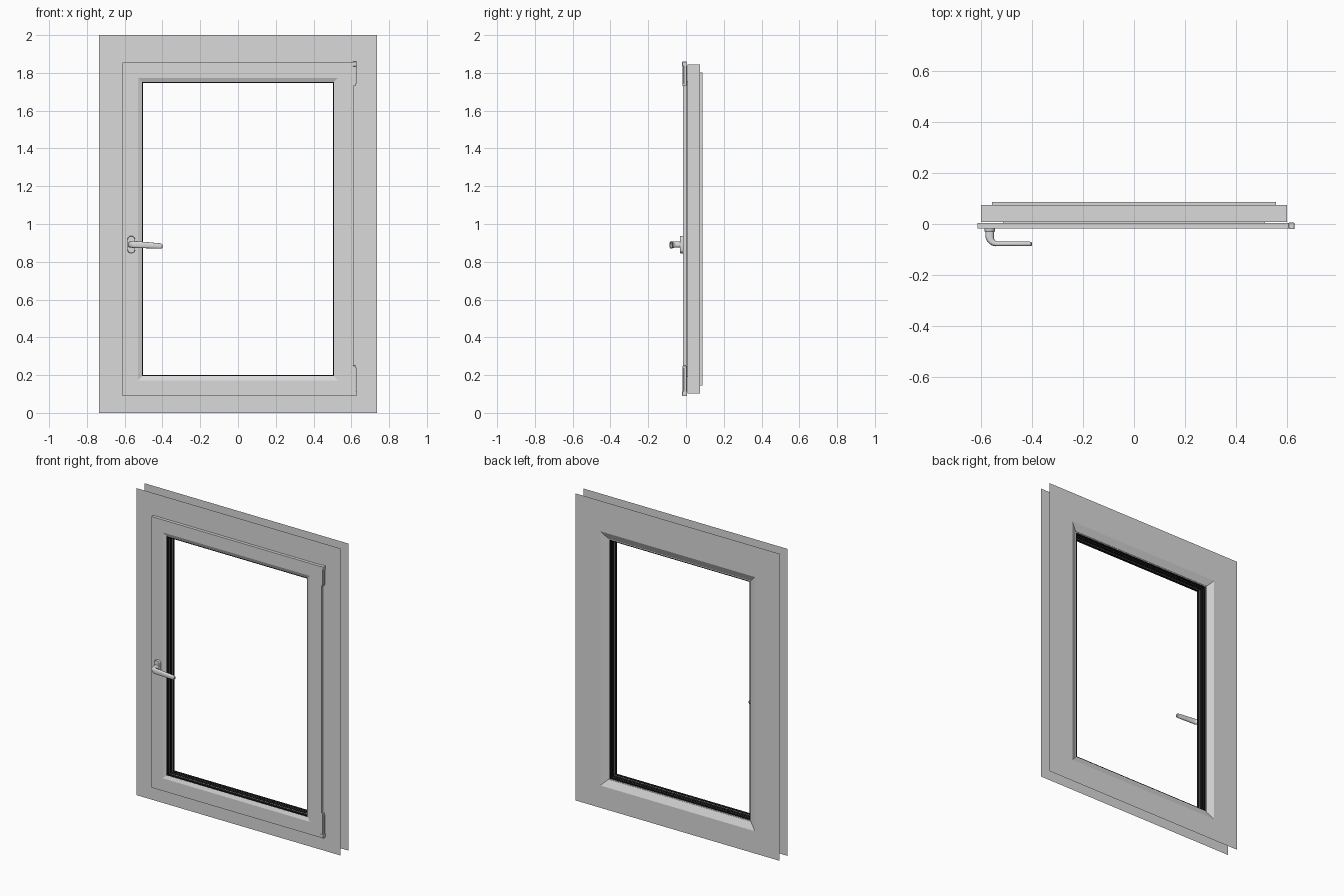
import bpy, bmesh, math

if "Cube" in bpy.data.objects:
    bpy.data.objects.remove(bpy.data.objects["Cube"])

ZC, DH = 0.973, 0.271   # centre height; half height minus half width


def material(name, v):
    m = bpy.data.materials.new(name)
    m.diffuse_color = (v, v, v, 1)
    m.use_nodes = True
    m.node_tree.nodes["Principled BSDF"].inputs["Base Color"].default_value = m.diffuse_color
    return m


GREY = material("light_grey", 0.7)
BLACK = material("seal_black", 0.008)


def finish(bm, name, mat, smooth=False):
    bmesh.ops.recalc_face_normals(bm, faces=bm.faces)
    me = bpy.data.meshes.new(name)
    bm.to_mesh(me)
    bm.free()
    ob = bpy.data.objects.new(name, me)
    bpy.context.collection.objects.link(ob)
    me.materials.append(mat)
    if smooth:
        bpy.context.view_layer.objects.active = ob
        ob.select_set(True)
        bpy.ops.object.shade_smooth_by_angle(angle=math.radians(35))
        ob.select_set(False)
    return ob


def rect(w, y):
    """Concentric window rectangle of half width w at depth y."""
    return (w, ZC - w - DH, ZC + w + DH, y)


def ring(name, rects, mat, closed=True):
    """Mitred frame: joins successive rectangles (half width, z0, z1, y)."""
    bm = bmesh.new()
    loops = [[bm.verts.new(c) for c in
              ((-w, y, a), (w, y, a), (w, y, b), (-w, y, b))]
             for w, a, b, y in rects]
    n = len(loops)
    for i in range(n if closed else n - 1):
        p, q = loops[i], loops[(i + 1) % n]
        for k in range(4):
            j = (k + 1) % 4
            bm.faces.new((p[k], p[j], q[j], q[k]))
    return finish(bm, name, mat)


def loft(name, sections, mat):
    bm = bmesh.new()
    loops = [[bm.verts.new(c) for c in s] for s in sections]
    n = len(loops[0])
    for p, q in zip(loops, loops[1:]):
        for k in range(n):
            j = (k + 1) % n
            bm.faces.new((p[k], p[j], q[j], q[k]))
    bm.faces.new(loops[0])
    bm.faces.new(loops[-1])
    return finish(bm, name, mat, True)


def box(name, x0, x1, y0, y1, z0, z1, mat, bevel=0.002):
    bm = bmesh.new()
    bmesh.ops.create_cube(bm, size=1)
    for v in bm.verts:
        v.co = ((x0 + x1) / 2 + v.co.x * (x1 - x0),
                (y0 + y1) / 2 + v.co.y * (y1 - y0),
                (z0 + z1) / 2 + v.co.z * (z1 - z0))
    bmesh.ops.bevel(bm, geom=bm.edges[:], offset=bevel, segments=2,
                    profile=0.5, affect='EDGES')
    return finish(bm, name, mat)


# thin wall sheets in front and behind
ring("front_wall_sheet", [(0.735, 0, 2, 0.004), rect(0.598, 0.004)], GREY, False)
ring("back_wall_sheet", [(0.735, 0, 2, 0.087), rect(0.557, 0.087)], GREY, False)

# fixed frame with sloped rear lip
ring("fixed_frame", [rect(*p) for p in (
    (0.6, 0.008), (0.6, 0.075), (0.557, 0.075), (0.557, 0.087),
    (0.513, 0.066), (0.513, 0.008))], GREY)

# opening sash with bevelled inner edge
ring("sash", [rect(*p) for p in (
    (0.612, 0.003), (0.612, -0.017), (0.53, -0.017), (0.508, -0.008),
    (0.508, 0.064), (0.513, 0.064), (0.513, 0.003))], GREY)

# glazing seals and spacer lining the opening
for name, w, y0, y1, mat in (("front_seal", 0.502, -0.007, 0.012, BLACK),
                             ("glazing_spacer", 0.504, 0.012, 0.020, GREY),
                             ("middle_seal", 0.502, 0.020, 0.040, BLACK),
                             ("rear_bead", 0.504, 0.040, 0.045, GREY),
                             ("rear_seal", 0.502, 0.045, 0.063, BLACK)):
    ring(name, [rect(0.509, y0), rect(0.509, y1), rect(w, y1), rect(w, y0)], mat)

# hinges on the right edge
for name, z0, z1, cap in (("upper_hinge", 1.73, 1.858, 1.835),
                          ("lower_hinge", 0.09, 0.25, 0.09)):
    box(name + "_leaf", 0.606, 0.622, -0.018, 0.004, z0, z1, GREY)
    box(name + "_cap", 0.606, 0.628, -0.02, 0.005, cap, cap + 0.024, GREY)
    box(name + "_pin", 0.618, 0.628, -0.012, 0.002, z0 + 0.01, z1 - 0.01, GREY)

# handle base plate, a rounded slot shape
HX, HZ = -0.565, 0.891


def slot(r, y):
    pts = []
    for i in range(32):
        a = 2 * math.pi * (i + 0.5) / 32
        pts.append((HX + r * math.cos(a), y,
                    HZ + r * math.sin(a) + math.copysign(0.025, math.sin(a))))
    return pts


loft("handle_plate", [slot(0.021, -0.016), slot(0.021, -0.028),
                      slot(0.019, -0.031)], GREY)


# handle neck, bend and lever in one sweep
def section(x, y, t, half, hz, z):
    out = []
    for i in range(20):
        a = 2 * math.pi * i / 20
        c, s = math.cos(a), math.sin(a)
        u = half * math.copysign(abs(c) ** 0.75, c)
        v = hz * math.copysign(abs(s) ** 0.75, s)
        out.append((x + u * math.cos(t), y + u * math.sin(t), z + v))
    return out


secs = [section(HX, -0.028, 0, 0.017, 0.016, HZ)]
for i in range(9):
    f = i / 8
    t = f * math.pi / 2
    secs.append(section(-0.535 - 0.03 * math.cos(t), -0.048 - 0.03 * math.sin(t),
                        t, 0.017 - 0.008 * f, 0.016 + 0.002 * f, HZ))
for x, half, hz in ((-0.47, 0.009, 0.016), (-0.41, 0.009, 0.014),
                    (-0.403, 0.008, 0.012), (-0.4, 0.005, 0.008)):
    secs.append(section(x, -0.078, math.pi / 2, half, hz,
                        HZ - 0.008 * (x + 0.535) / 0.135))
loft("handle_lever", secs, GREY)
